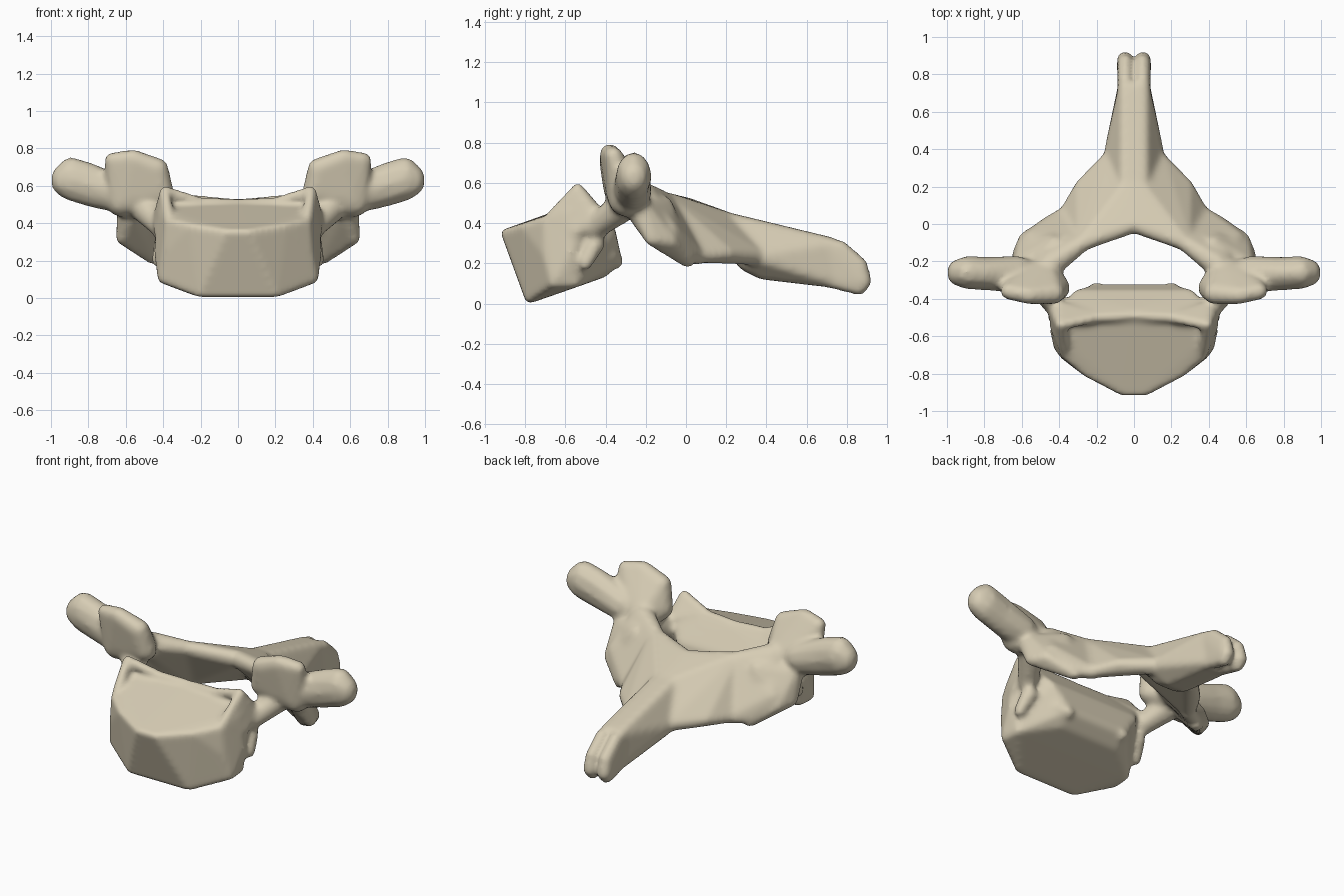
import bpy
import bmesh
from mathutils import Vector

default_cube = bpy.data.objects.get("Cube")
if default_cube:
    bpy.data.objects.remove(default_cube, do_unlink=True)

# One bone colour
bone = bpy.data.materials.new("warm_bone")
bone.use_nodes = True
bone_colour = (0.68, 0.61, 0.46, 1)
bone.diffuse_color = bone_colour
shader = next(n for n in bone.node_tree.nodes if n.type == 'BSDF_PRINCIPLED')
shader.inputs["Base Color"].default_value = bone_colour
shader.inputs["Roughness"].default_value = 0.7


def ball_directions():
    """Unit directions used to round every control point."""
    ball = bmesh.new()
    bmesh.ops.create_icosphere(ball, subdivisions=2, radius=1)
    directions = [v.co.normalized() for v in ball.verts]
    ball.free()
    return directions


DIRECTIONS = ball_directions()
sculpt = bmesh.new()


def add_hull(balls):
    """Stretch a convex skin over balls given as x, y, z, radius (or three radii)."""
    verts = []
    for x, y, z, *radii in balls:
        size = Vector(radii if len(radii) == 3 else radii * 3)
        for direction in DIRECTIONS:
            verts.append(sculpt.verts.new(Vector((x, y, z)) + direction * size))
    result = bmesh.ops.convex_hull(sculpt, input=verts)
    loose = {g for key in ("geom_interior", "geom_unused") for g in result[key]
             if isinstance(g, bmesh.types.BMVert)}
    bmesh.ops.delete(sculpt, geom=list(loose), context='VERTS')


def mirrored(balls):
    return [(-ball[0], *ball[1:]) for ball in balls]


def pair(*balls):
    """The same lump on the left and on the right."""
    add_hull(balls)
    add_hull(mirrored(balls))


def central(*balls):
    """One lump spanning the middle."""
    add_hull(list(balls) + mirrored(balls))


# Drum-shaped body with a sloping top
central((.06, -.9, .35, .02), (.25, -.8, .38, .02), (.37, -.7, .41, .02),
        (.41, -.58, .46, .02), (.38, -.47, .47, .03), (0, -.48, .49, .03),
        (.3, -.38, .36, .03), (.2, -.36, .22, .04), (.2, -.41, .15, .02),
        (.4, -.55, .1, .02), (.41, -.66, .1, .02), (.2, -.78, .02, .02),
        (.43, -.57, .25, .02), (.38, -.7, .25, .02))

# Raised rear rim and side lips of the body
pair((0, -.49, .5, .03), (.2, -.5, .51, .03), (.2, -.42, .4, .03))
pair((.2, -.5, .51, .03), (.39, -.54, .57, .03), (.4, -.45, .45, .04))
pair((.39, -.54, .57, .03), (.37, -.67, .43, .03), (.42, -.45, .42, .04),
     (.41, -.55, .35, .04))

# Small knobs on the side and rear of the body
pair((.43, -.5, .2, .035), (.4, -.45, .3, .05))
pair((.2, -.35, .21, .04), (.24, -.4, .25, .06))

# Pedicles joining body and arch
pair((.41, -.45, .38, .06), (.5, -.32, .48, .08))

# Upper joint processes
pair((.43, -.37, .69, .06), (.56, -.38, .745, .05), (.67, -.36, .735, .045),
     (.41, -.34, .56, .07), (.62, -.3, .52, .09), (.48, -.25, .52, .08))

# Side processes with rounded tips
pair((.62, -.27, .55, .1), (.79, -.265, .605, .08, .09, .12))
pair((.79, -.265, .605, .08, .09, .12), (.89, -.26, .635, .09, .09, .12),
     (.95, -.26, .63, .05, .07, .08))

# Lower joint processes
pair((.58, -.22, .45, .07), (.62, -.17, .32, .035), (.58, -.08, .31, .04),
     (.45, .01, .21, .035), (.42, -.12, .48, .06))

# Sloping plates of the arch
pair((.45, -.22, .54, .07), (.27, -.1, .51, .045), (.54, -.09, .35, .06),
     (.46, 0, .24, .04), (.36, .06, .23, .04))
pair((.27, -.1, .51, .045), (.15, -.03, .49, .045), (0, 0, .48, .05),
     (.36, .06, .24, .04), (.28, .2, .25, .04), (.13, .34, .24, .05),
     (0, .25, .39, .05))

# Long rear spine, split at its tip
central((.04, .1, .43, .05), (.04, .2, .405, .05), (.115, .36, .23, .05),
        (.06, .3, .2, .04), (.05, .38, .16, .04), (.045, .62, .3, .04),
        (.045, .72, .29, .04), (.05, .72, .12, .04))
pair((.045, .7, .285, .045), (.045, .77, .275, .04), (.045, .7, .12, .04),
     (.046, .865, .19, .04), (.048, .88, .11, .045), (.048, .86, .08, .04))

# Fuse the lumps into one smooth bone
mesh = bpy.data.meshes.new("vertebra")
sculpt.to_mesh(mesh)
sculpt.free()
mesh.materials.append(bone)
vertebra = bpy.data.objects.new("vertebra", mesh)
bpy.context.scene.collection.objects.link(vertebra)

fuse = vertebra.modifiers.new("fuse", 'REMESH')
fuse.mode = 'VOXEL'
fuse.voxel_size = 0.016
fuse.use_smooth_shade = True
soften = vertebra.modifiers.new("soften", 'SMOOTH')
soften.factor = 0.5
soften.iterations = 6
